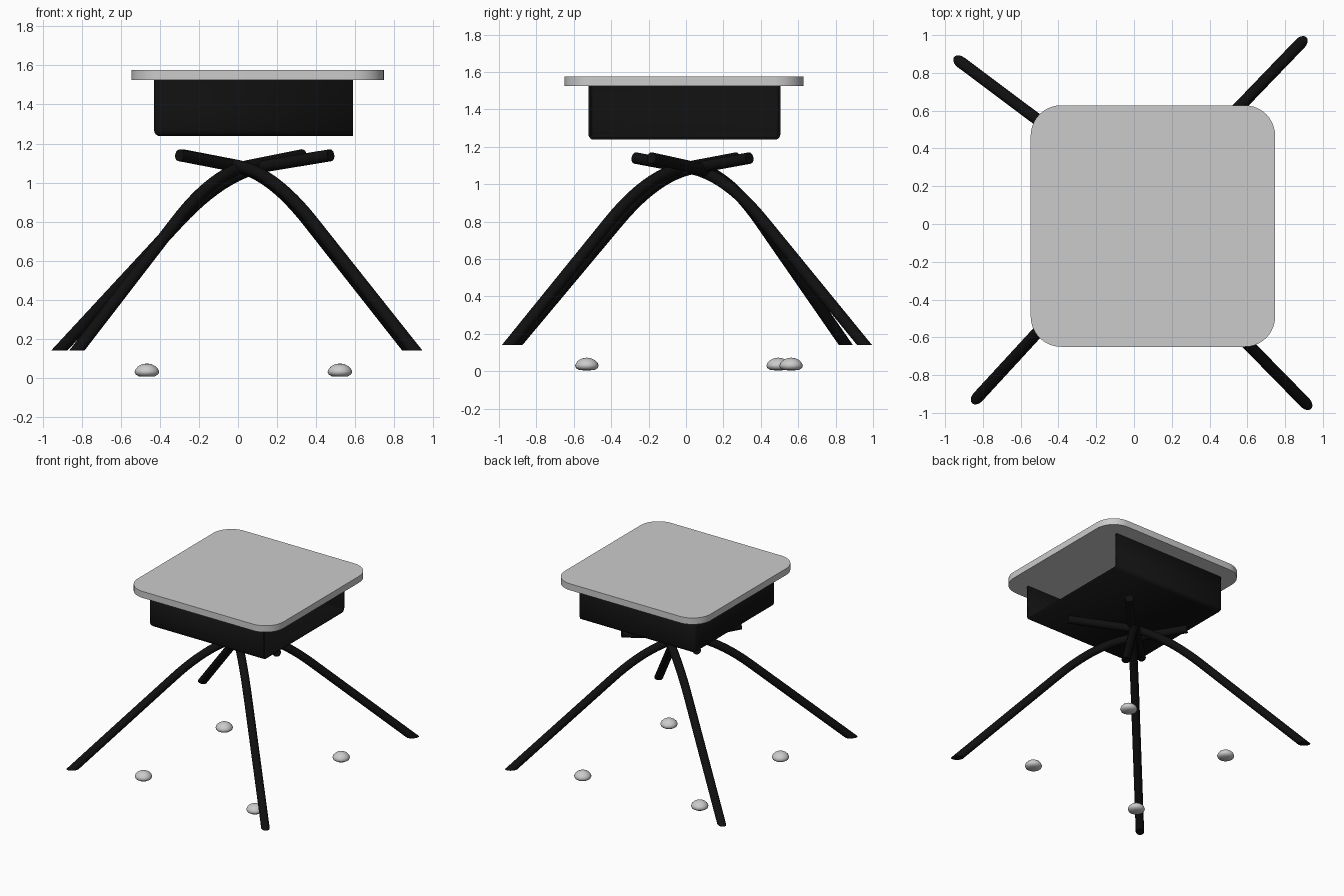
import bpy, bmesh, math
from mathutils import Vector, Matrix

if "Cube" in bpy.data.objects:
    bpy.data.objects.remove(bpy.data.objects["Cube"])

black = bpy.data.materials.new("black")
black.diffuse_color = (0.005, 0.005, 0.005, 1)
black.use_nodes = True
black.node_tree.nodes["Principled BSDF"].inputs["Base Color"].default_value = black.diffuse_color


def finish(name, bm, mat=None, angle=35):
    bmesh.ops.recalc_face_normals(bm, faces=bm.faces)
    me = bpy.data.meshes.new(name)
    bm.to_mesh(me)
    bm.free()
    ob = bpy.data.objects.new(name, me)
    bpy.context.collection.objects.link(ob)
    if mat:
        me.materials.append(mat)
    bpy.ops.object.select_all(action='DESELECT')
    ob.select_set(True)
    bpy.context.view_layer.objects.active = ob
    bpy.ops.object.shade_smooth_by_angle(angle=math.radians(angle))
    return ob


def block(lo, hi):
    bm = bmesh.new()
    lo, hi = Vector(lo), Vector(hi)
    size = hi - lo
    bmesh.ops.create_cube(bm, size=1, matrix=Matrix.Translation((lo + hi) / 2) @ Matrix.Diagonal((*size, 1)))
    return bm


# table top: rounded square slab
bm = block((-0.547, -0.65, 1.525), (0.747, 0.628, 1.577))
upright = [e for e in bm.edges if abs(e.verts[0].co.z - e.verts[1].co.z) > 0.01]
bmesh.ops.bevel(bm, geom=upright, offset=0.16, segments=10, profile=0.5, affect='EDGES')
finish("table_top", bm)

# storage box: open on the +x side and closed above by the table top
bm = block((-0.43, -0.522, 1.238), (0.589, 0.505, 1.525))
bm.normal_update()
bmesh.ops.delete(bm, geom=[f for f in bm.faces if f.normal.z > 0.9 or f.normal.x > 0.9], context='FACES')
inner = [e for e in bm.edges if not e.is_boundary]
bmesh.ops.bevel(bm, geom=inner, offset=0.03, segments=4, profile=0.5, affect='EDGES')
bmesh.ops.recalc_face_normals(bm, faces=bm.faces)
box = finish("storage_box", bm, black)
# make sure the shell normals face outwards before thickening inwards
floor = min(box.data.polygons, key=lambda p: p.center.z)
if floor.normal.z > 0:
    box.data.flip_normals()
shell = box.modifiers.new("shell", 'SOLIDIFY')
shell.thickness = 0.014
shell.offset = -1


# bent tube legs: straight, bend, then straight past the crossing
def leg(name, foot, end, r=0.031, sides=20):
    a, b, c = Vector((0.44, 0.80)), Vector((0.606, 1.05)), Vector((0.76, 1.085))
    prof = [Vector((0, 0.14))]
    for i in range(13):
        u = i / 12
        prof.append(a * (1 - u) ** 2 + b * 2 * u * (1 - u) + c * u * u)
    prof.append(Vector((1, 1.14)))
    foot, end = Vector(foot), Vector(end)
    path = [Vector((*foot.lerp(end, p.x), p.y)) for p in prof]
    d = (end - foot).normalized()
    side = Vector((-d.y, d.x, 0))
    bm = bmesh.new()
    rings = []
    for i, p in enumerate(path):
        t = (path[min(i + 1, len(path) - 1)] - path[max(i - 1, 0)]).normalized()
        n = t.cross(side)
        ring = []
        for k in range(sides):
            w = 2 * math.pi * k / sides
            co = p + side * (r * math.cos(w)) + n * (r * math.sin(w))
            if i == 0:  # level cut at the bottom
                co += t * ((0.14 - co.z) / t.z)
            ring.append(bm.verts.new(co))
        rings.append(ring)
    for q, s in zip(rings, rings[1:]):
        for k in range(sides):
            m = (k + 1) % sides
            bm.faces.new((q[k], q[m], s[m], s[k]))
    bm.faces.new(rings[0])
    bm.faces.new(rings[-1])
    finish(name, bm, black)


leg("back_right_leg", (0.88, 0.955), (-0.30, -0.27))
leg("front_right_leg", (0.905, -0.945), (-0.285, 0.27))
leg("back_left_leg", (-0.915, 0.855), (0.475, -0.185))
leg("front_left_leg", (-0.825, -0.915), (0.33, 0.34))


# domed glides on the floor
def glide(name, x, y, n=24):
    prof = [(0, 0.005), (0.04, 0.006), (0.058, 0.017), (0.063, 0.03), (0.058, 0.044),
            (0.045, 0.058), (0.025, 0.069), (0, 0.073)]
    bm = bmesh.new()
    vs = [bm.verts.new((r, 0, z)) for r, z in prof]
    es = [bm.edges.new(p) for p in zip(vs, vs[1:])]
    bmesh.ops.spin(bm, geom=vs + es, cent=(0, 0, 0), axis=(0, 0, 1), angle=2 * math.pi, steps=n)
    bmesh.ops.remove_doubles(bm, verts=bm.verts, dist=0.0005)
    bmesh.ops.translate(bm, verts=bm.verts, vec=(x, y, 0))
    finish(name, bm, angle=50)


glide("front_left_glide", -0.467, -0.53)
glide("front_right_glide", 0.522, -0.53)
glide("back_left_glide", -0.467, 0.493)
glide("back_right_glide", 0.522, 0.562)
